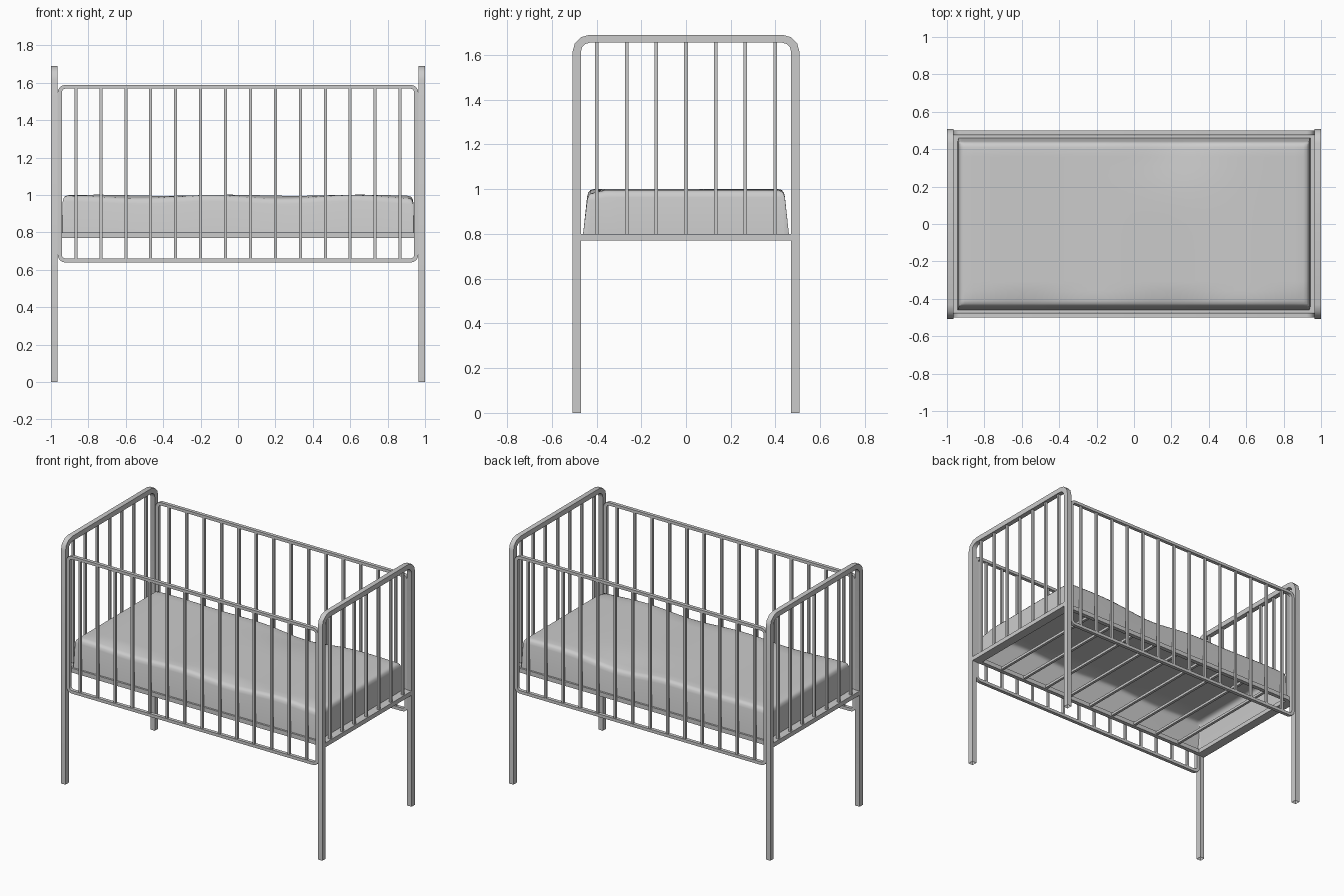
import bpy, bmesh, math

if "Cube" in bpy.data.objects:
    bpy.data.objects.remove(bpy.data.objects["Cube"])


def make(name, bm, smooth=False):
    bmesh.ops.recalc_face_normals(bm, faces=bm.faces[:])
    me = bpy.data.meshes.new(name)
    bm.to_mesh(me)
    bm.free()
    ob = bpy.data.objects.new(name, me)
    bpy.context.collection.objects.link(ob)
    if smooth:
        bpy.ops.object.select_all(action='DESELECT')
        bpy.context.view_layer.objects.active = ob
        ob.select_set(True)
        bpy.ops.object.shade_smooth_by_angle(angle=math.radians(50))
    return ob


def box(name, lo, hi):
    bm = bmesh.new()
    bmesh.ops.create_cube(bm, size=1)
    for v in bm.verts:
        v.co = [(l + h) / 2 + c * (h - l) for l, h, c in zip(lo, hi, v.co)]
    return make(name, bm)


def bar(name, a, b, r):
    """Square bar between two points along an axis."""
    lo = [p - (r if p == q else 0) for p, q in zip(a, b)]
    hi = [q + (r if p == q else 0) for p, q in zip(a, b)]
    return box(name, lo, hi)


def arc(cx, cy, r, start, n):
    return [(cx + r * math.cos(math.radians(start + 90 * k / n)),
             cy + r * math.sin(math.radians(start + 90 * k / n))) for k in range(n + 1)]


def band(name, outer, inner, place, depth, closed):
    """Square tube that follows a flat path, given its outer and inner outline."""
    bm = bmesh.new()
    rings = [[bm.verts.new(place(*p, d)) for p, d in
              ((o, -depth / 2), (o, depth / 2), (i, depth / 2), (i, -depth / 2))]
             for o, i in zip(outer, inner)]
    pairs = list(zip(rings, rings[1:]))
    if closed:
        pairs.append((rings[-1], rings[0]))
    for p, q in pairs:
        for k in range(4):
            m = (k + 1) % 4
            bm.faces.new((p[k], p[m], q[m], q[k]))
    return make(name, bm, True)


# End frames: arched tube legs (open feet), cross rail and bars
def arch(h, top, r):
    return ([(h, 0)] + arc(h - r, top - r, r, 0, 3)
            + arc(-h + r, top - r, r, 90, 3) + [(-h, 0)])


for side, s in (("left", -1), ("right", 1)):
    X = s * 0.983
    band(f"{side}_end_frame", arch(0.507, 1.69, 0.075), arch(0.470, 1.655, 0.04),
         lambda u, v, d, X=X: (X + d, u, v), 0.034, False)
    box(f"{side}_end_rail", (s * 0.966 - 0.032, -0.472, 0.77), (s * 0.966 + 0.032, 0.472, 0.80))
    for k in range(-3, 4):
        bar(f"{side}_end_bar", (X, k * 0.1327, 0.79), (X, k * 0.1327, 1.66), 0.008)


# Side panels: rounded rectangular frame with bars
def rounded(h, lo, hi, r):
    return (arc(h - r, hi - r, r, 0, 4) + arc(-h + r, hi - r, r, 90, 4)
            + arc(-h + r, lo + r, r, 180, 4) + arc(h - r, lo + r, r, 270, 4))


for side, s in (("front", -1), ("back", 1)):
    Y = s * 0.487
    band(f"{side}_panel_frame", rounded(0.964, 0.639, 1.588, 0.04),
         rounded(0.942, 0.660, 1.568, 0.02),
         lambda u, v, d, Y=Y: (u, Y + d, v), 0.024, True)
    for k in range(14):
        x = (k - 6.5) * 0.1333
        bar(f"{side}_panel_bar", (x, Y, 0.65), (x, Y, 1.58), 0.008)
    # long rail carrying the mattress
    box(f"{side}_base_rail", (-0.94, s * 0.459 - 0.014, 0.77), (0.94, s * 0.459 + 0.014, 0.80))

# Slats under the mattress
for k in range(9):
    x = (k - 4) * 0.19
    bar("base_slat", (x, -0.46, 0.786), (x, 0.46, 0.786), 0.009)

# Mattress: shell open below, tapered sides, rounded edge, soft uneven top
# (x inset, y inset, height) of each edge ring
RINGS = [(0, 0, 0.80), (0.006, 0.018, 0.965), (0.01, 0.023, 0.983),
         (0.02, 0.033, 0.994), (0.038, 0.05, 0.998)]


def stops(h, n, axis):
    edge = [-h + r[axis] for r in RINGS]
    mid = [edge[-1] * (1 - 2 * k / n) for k in range(1, n)]
    return edge + mid + [-e for e in reversed(edge)]


xs, ys = stops(0.943, 40, 0), stops(0.46, 16, 1)
bm = bmesh.new()
grid = []
for i, x in enumerate(xs):
    row = []
    for j, y in enumerate(ys):
        ring = min(i, j, len(xs) - 1 - i, len(ys) - 1 - j, len(RINGS) - 1)
        z = RINGS[ring][2]
        if ring:
            z += 0.003 * math.sin(9 * x + 2)
            z -= 0.03 * math.exp(-((x - 0.2) / 0.25) ** 2 - ((y - 0.46) / 0.2) ** 2)
            if y < -0.38:
                z -= 0.006 * (1 + math.sin(8 * x))
        row.append(bm.verts.new((x, y, z)))
    grid.append(row)
for i in range(len(xs) - 1):
    for j in range(len(ys) - 1):
        bm.faces.new((grid[i][j], grid[i + 1][j], grid[i + 1][j + 1], grid[i][j + 1]))
make("mattress", bm, True)
